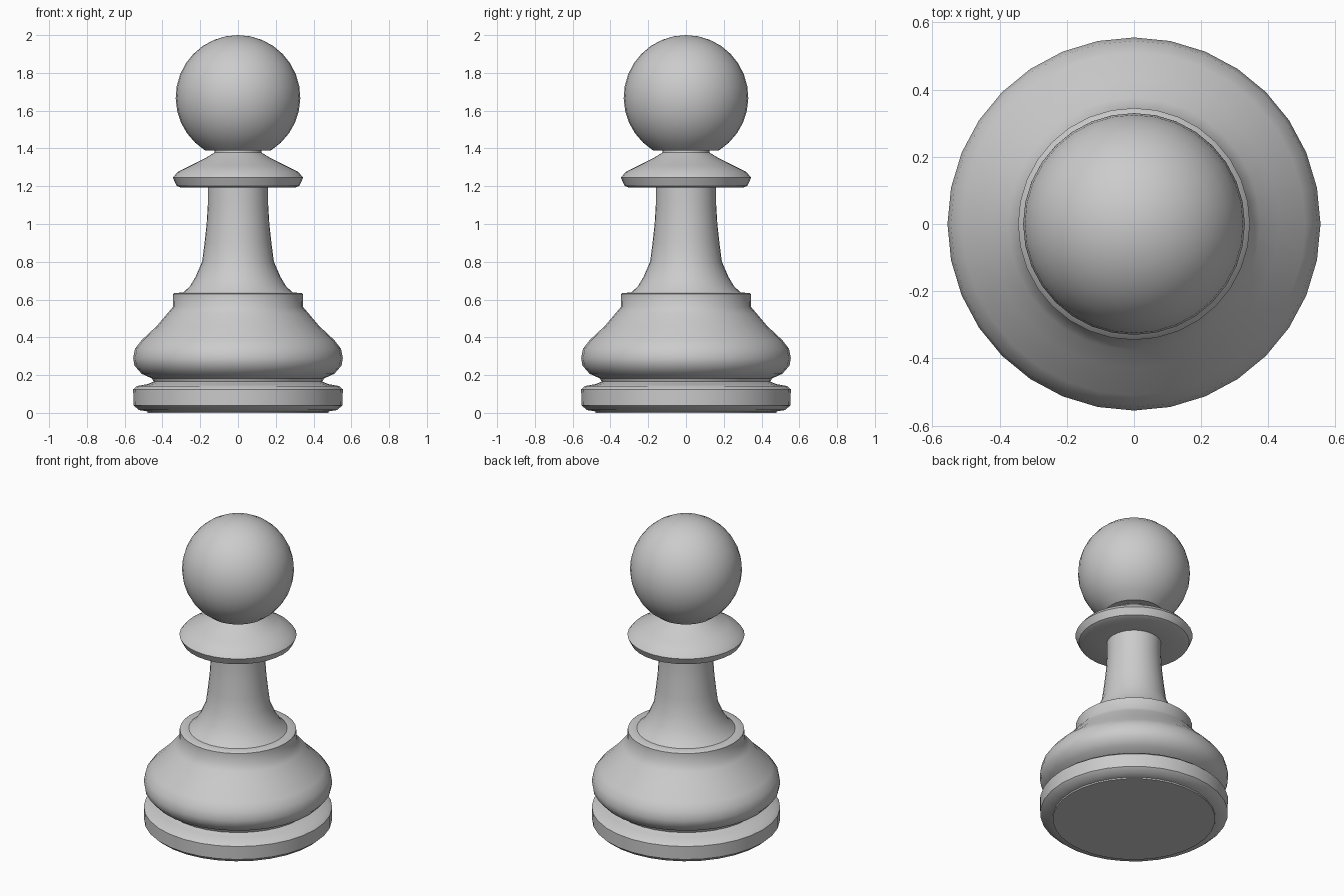
import bpy, bmesh
from math import sin, cos, pi, radians

if "Cube" in bpy.data.objects:
    bpy.data.objects.remove(bpy.data.objects["Cube"])

SEGMENTS = 32


def lathe(name, profile, angle=40):
    """Revolve (radius, height) points about z into a smooth closed part."""
    bm = bmesh.new()
    verts = [bm.verts.new((r, 0, z)) for r, z in profile]
    edges = [bm.edges.new(pair) for pair in zip(verts, verts[1:])]
    bmesh.ops.spin(bm, geom=verts + edges, axis=(0, 0, 1), cent=(0, 0, 0),
                   angle=2 * pi, steps=SEGMENTS)
    bmesh.ops.remove_doubles(bm, verts=bm.verts, dist=0.0005)
    bmesh.ops.recalc_face_normals(bm, faces=bm.faces)
    mesh = bpy.data.meshes.new(name)
    bm.to_mesh(mesh)
    bm.free()
    obj = bpy.data.objects.new(name, mesh)
    bpy.context.collection.objects.link(obj)
    bpy.ops.object.select_all(action='DESELECT')
    bpy.context.view_layer.objects.active = obj
    obj.select_set(True)
    bpy.ops.object.shade_smooth_by_angle(angle=radians(angle))
    return obj


# Foot ring, groove, rounded belly and upper rim
base = [(0, 0), (0.478, 0), (0.48, 0.008), (0.525, 0.015), (0.553, 0.04),
        (0.555, 0.125), (0.535, 0.142), (0.48, 0.152), (0.447, 0.165),
        (0.455, 0.182), (0.51, 0.207), (0.548, 0.25), (0.555, 0.29),
        (0.545, 0.34), (0.51, 0.385), (0.43, 0.46), (0.375, 0.525),
        (0.345, 0.56), (0.343, 0.63), (0.335, 0.635)]

# Flared stem rising out of the rim
stem = [(0.29, 0.637), (0.255, 0.67), (0.225, 0.72), (0.19, 0.80),
        (0.177, 0.90), (0.166, 1.0), (0.16, 1.10), (0.16, 1.192)]

# Sloped collar with a short neck
collar = [(0.30, 1.192), (0.325, 1.202), (0.345, 1.245), (0.32, 1.275),
          (0.25, 1.31), (0.17, 1.35), (0.125, 1.378), (0.123, 1.395)]

# Round head, from the neck up to the pole
head = [(0.33 * cos(a), 1.67 + 0.33 * sin(a))
        for a in (radians(-58 + 148 * i / 13) for i in range(13))]
head.append((0, 2.0))

lathe("pawn_body", base + stem + collar + head)
